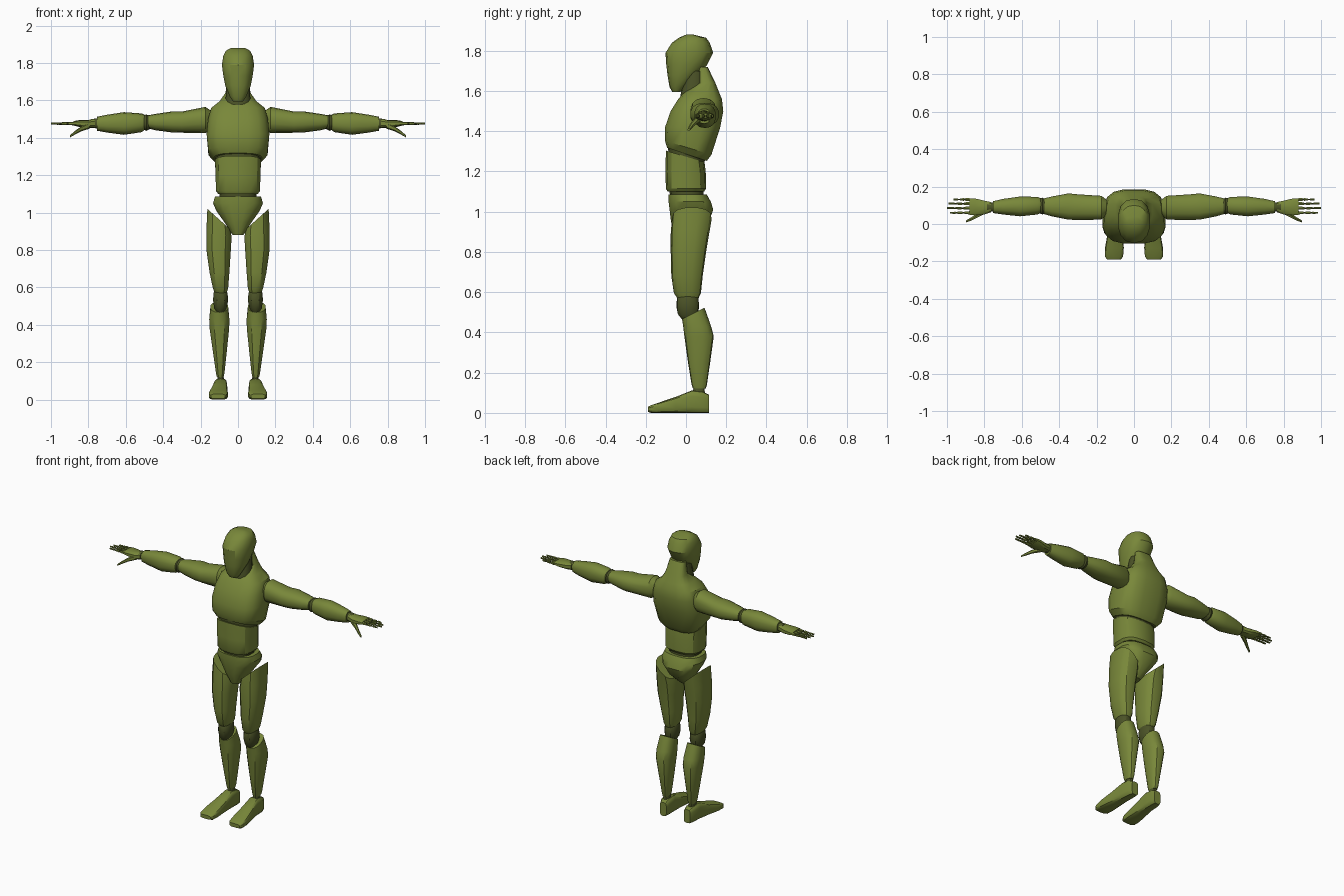
import bpy, bmesh, math


def material(name, rgb):
    m = bpy.data.materials.new(name)
    m.diffuse_color = (*rgb, 1)
    return m


OLIVE = material("olive", (0.19, 0.245, 0.042))
DARK = material("dark_olive", (0.07, 0.085, 0.02))

# Order of (u, v, axis) coordinates when turned into x, y, z
ORDER = {'x': (2, 0, 1), 'y': (0, 2, 1), 'z': (0, 1, 2)}


def loft(name, axis, rings, mat=OLIVE, n=14, p=2.4, mirror=False, angle=32):
    """Skin rings (position, u0, u1, v0, v1[, u slope, v slope]) along an axis."""
    bm = bmesh.new()
    loops = []
    for r in rings:
        pos, u0, u1, v0, v1 = r[:5]
        su, sv = r[5:] if len(r) > 5 else (0, 0)
        loop = []
        for i in range(n):
            a = 2 * math.pi * (i + 0.5) / n
            c, s = math.cos(a), math.sin(a)
            du = math.copysign(abs(c) ** (2 / p), c) * (u1 - u0) / 2
            dv = math.copysign(abs(s) ** (2 / p), s) * (v1 - v0) / 2
            q = ((u0 + u1) / 2 + du, (v0 + v1) / 2 + dv, pos + su * du + sv * dv)
            loop.append(bm.verts.new([q[k] for k in ORDER[axis]]))
        loops.append(loop)
    for a, b in zip(loops, loops[1:]):
        for i in range(n):
            j = (i + 1) % n
            bm.faces.new((a[i], a[j], b[j], b[i]))
    bm.faces.new(loops[0])
    bm.faces.new(loops[-1])
    bmesh.ops.recalc_face_normals(bm, faces=bm.faces)
    me = bpy.data.meshes.new(name)
    bm.to_mesh(me)
    bm.free()
    me.materials.append(mat)
    ob = bpy.data.objects.new(name, me)
    bpy.context.collection.objects.link(ob)
    if mirror:
        ob.modifiers.new("Mirror", 'MIRROR').use_mirror_merge = False
    bpy.ops.object.select_all(action='DESELECT')
    ob.select_set(True)
    bpy.context.view_layer.objects.active = ob
    bpy.ops.object.shade_smooth_by_angle(angle=math.radians(angle))
    return ob


def body(name, rows, **kw):
    """Central part: rows of (z, half width, y front, y back[, y slope])."""
    rings = [(r[0], -r[1], r[1], r[2], r[3], 0, r[4] if len(r) > 4 else 0) for r in rows]
    return loft(name, 'z', rings, **kw)


# Head and neck
body("head", [(1.595, .028, -.068, -.03), (1.62, .045, -.082, .0),
              (1.68, .07, -.092, .06), (1.73, .08, -.098, .105),
              (1.79, .088, -.102, .135), (1.84, .08, -.07, .118),
              (1.865, .066, -.035, .10), (1.88, .04, .0, .04)], p=2.3)
body("neck", [(1.53, .078, -.03, .10), (1.60, .068, -.025, .10), (1.70, .062, .0, .09)], mat=DARK)

# Chest running up the back of the neck
body("chest", [(1.285, .13, -.095, .105, -.33), (1.318, .16, -.106, .128, -.3),
               (1.42, .17, -.106, .172), (1.50, .162, -.078, .187),
               (1.56, .145, -.04, .18), (1.595, .10, -.01, .165),
               (1.64, .068, .055, .147), (1.72, .055, .06, .108)], p=3, n=16)

# Waist
body("rib_joint", [(1.24, .118, -.085, .09), (1.31, .125, -.09, .10, -.3)], mat=DARK)
body("abdomen", [(1.10, .108, -.092, .09), (1.115, .12, -.10, .10), (1.2, .122, -.102, .098),
                 (1.275, .125, -.10, .092, -.3)], p=2.8)
body("waist_joint", [(1.05, .10, -.075, .09), (1.12, .10, -.085, .085)], mat=DARK)
body("pelvis", [(.88, .03, -.05, .04), (.95, .075, -.076, .115), (1.01, .118, -.083, .137),
                (1.05, .135, -.088, .125), (1.085, .125, -.088, .105)], p=2.7, n=16)

# Legs
loft("thigh", 'z', [(.565, .062, .122, -.04, .06), (.595, .052, .135, -.06, .074),
                    (.68, .045, .153, -.073, .083), (.80, .037, .17, -.076, .10),
                    (.89, .033, .17, -.076, .115, .3, 0),
                    (.965, .04, .165, -.07, .128, .9, 0)], p=2.6, mirror=True)
loft("knee", 'z', [(.465, .075, .112, -.02, .05), (.49, .06, .128, -.04, .06),
                   (.53, .052, .134, -.048, .065), (.57, .055, .132, -.045, .062),
                   (.59, .065, .122, -.03, .05)], mat=DARK, mirror=True)
loft("shin", 'z', [(.12, .077, .113, .035, .098), (.14, .072, .118, .028, .104),
                   (.25, .06, .134, .01, .12), (.38, .046, .153, -.008, .138),
                   (.43, .045, .155, -.014, .125), (.495, .052, .148, -.02, .092, 0, .5)],
     mirror=True)
loft("ankle", 'z', [(.09, .072, .112, .03, .095), (.135, .078, .11, .04, .09)],
     mat=DARK, mirror=True)
loft("foot", 'y', [(.115, .064, .112, .0, .09), (.085, .058, .125, .0, .105),
                   (.03, .058, .128, .0, .112), (-.05, .056, .142, .0, .08),
                   (-.13, .054, .156, .0, .053), (-.175, .058, .155, .0, .038),
                   (-.19, .07, .145, .005, .03)], p=4, mirror=True)

# Arms
loft("upper_arm", 'x', [(.145, .05, .13, 1.44, 1.545), (.175, .022, .152, 1.425, 1.565),
                        (.30, .02, .16, 1.427, 1.54), (.35, .022, .165, 1.428, 1.541),
                        (.44, .04, .148, 1.44, 1.528), (.48, .052, .138, 1.45, 1.52)],
     mirror=True)
loft("elbow", 'x', [(.465, .06, .13, 1.45, 1.515), (.49, .05, .142, 1.437, 1.525),
                    (.515, .06, .135, 1.45, 1.515)], mat=DARK, mirror=True)
loft("forearm", 'x', [(.495, .06, .135, 1.445, 1.52), (.515, .05, .146, 1.43, 1.53),
                      (.61, .04, .148, 1.416, 1.537), (.70, .05, .135, 1.428, 1.523),
                      (.755, .058, .122, 1.438, 1.512)], mirror=True)
loft("wrist", 'x', [(.74, .065, .115, 1.447, 1.505), (.785, .065, .115, 1.455, 1.50)],
     mat=DARK, mirror=True)
loft("palm", 'x', [(.765, .062, .118, 1.453, 1.502), (.80, .05, .126, 1.452, 1.495),
                   (.85, .045, .138, 1.458, 1.494), (.88, .048, .138, 1.466, 1.489)],
     p=3, n=10, mirror=True)

# Fingers: three tapering segments joined by thin dark links
for f, (y, tip) in enumerate([(.06, .985), (.085, 1.0), (.109, .993), (.131, .965)]):
    step = (tip - .873) / 3
    for k in range(3):
        x0, r = .873 + k * step, .0095 - k * .0015
        x1 = x0 + step
        loft(f"finger_{f}_{k}", 'x',
             [(x0 + .006, y - r, y + r, 1.476 - r, 1.476 + r),
              (x1 - (.004 if k < 2 else 0), y - r * .8, y + r * .8, 1.476 - r * .8, 1.476 + r * .8)],
             n=6, mirror=True)
    loft(f"finger_link_{f}", 'x', [(.865, y - .005, y + .005, 1.471, 1.481),
                                   (tip - .01, y - .004, y + .004, 1.472, 1.48)],
         mat=DARK, n=6, mirror=True)

# Thumb pointing forward and down
thumb = [(.795, .07, 1.465, .017), (.84, .045, 1.447, .013), (.87, .027, 1.428, .010),
         (.898, .014, 1.408, .006)]
loft("thumb", 'x', [(x, y - r, y + r, z - r, z + r) for x, y, z, r in thumb], n=6, mirror=True)
